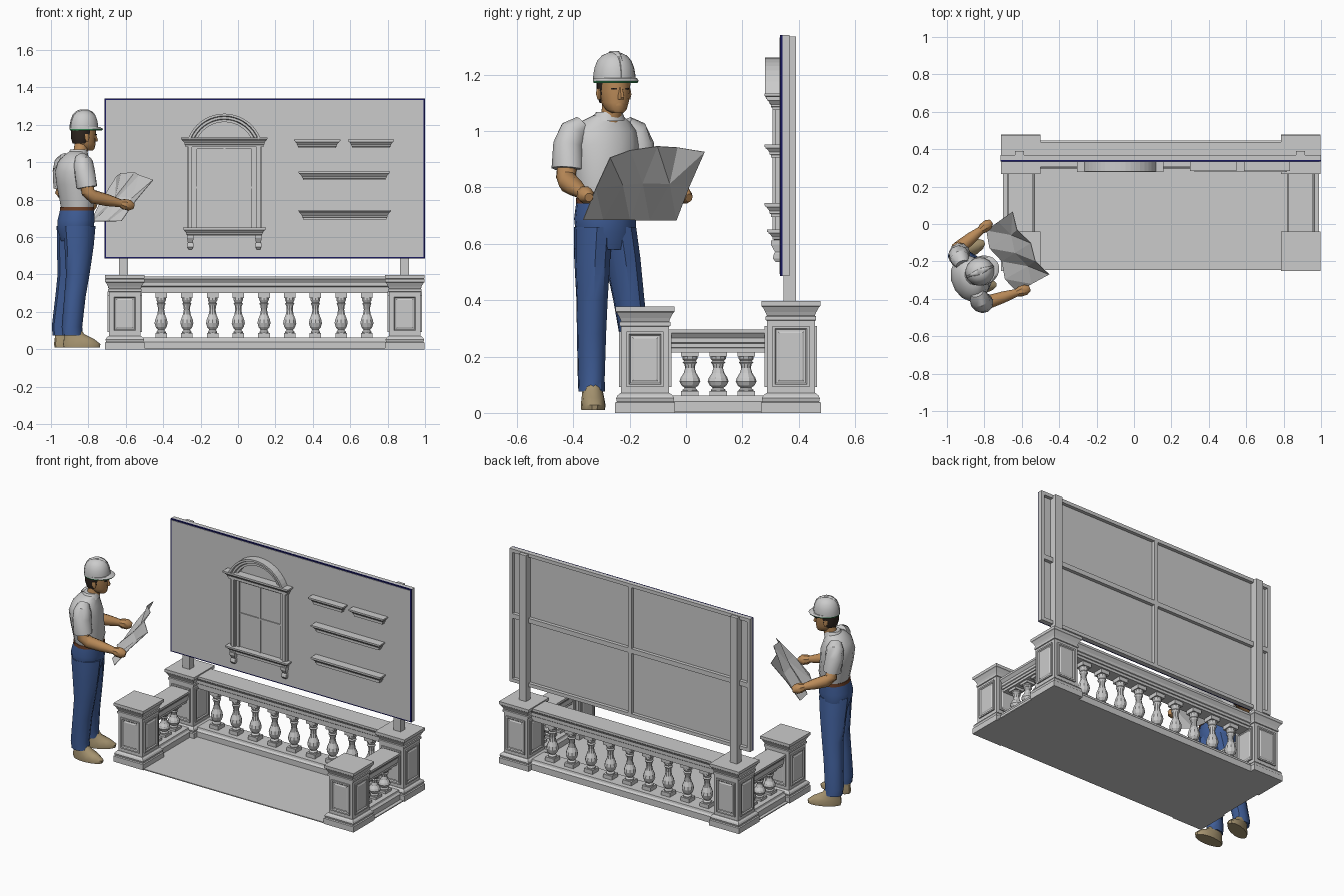
import bpy, bmesh, math
from mathutils import Vector, Matrix

if "Cube" in bpy.data.objects:
    bpy.data.objects.remove(bpy.data.objects["Cube"])

def material(name, col):
    m = bpy.data.materials.new(name)
    m.diffuse_color = (*col, 1)
    m.use_nodes = True
    m.node_tree.nodes["Principled BSDF"].inputs["Base Color"].default_value = m.diffuse_color
    return m

NAVY = material("navy", (0.01, 0.01, 0.12))
DENIM = material("denim", (0.05, 0.11, 0.31))
SKIN = material("skin", (0.50, 0.26, 0.10))
TAN = material("tan", (0.40, 0.31, 0.17))
BROWN = material("brown", (0.15, 0.05, 0.02))
GREEN = material("green", (0.04, 0.28, 0.10))
DARK = material("dark_hair", (0.03, 0.02, 0.015))

def loft(name, rings, mat=None, matrix=None, smooth=None):
    bm = bmesh.new()
    vs = [[bm.verts.new(p) for p in r] for r in rings]
    n = len(rings[0])
    for a, b in zip(vs, vs[1:]):
        for i in range(n):
            bm.faces.new((a[i], a[(i + 1) % n], b[(i + 1) % n], b[i]))
    bm.faces.new(vs[0])
    bm.faces.new(vs[-1])
    bmesh.ops.recalc_face_normals(bm, faces=bm.faces[:])
    me = bpy.data.meshes.new(name)
    bm.to_mesh(me)
    bm.free()
    ob = bpy.data.objects.new(name, me)
    bpy.context.collection.objects.link(ob)
    if mat:
        me.materials.append(mat)
    if matrix:
        ob.matrix_world = matrix
    if smooth is not None:
        smooth.append(ob)
    return ob

def rect(x0, x1, y0, y1, z):
    return [(x0, y0, z), (x1, y0, z), (x1, y1, z), (x0, y1, z)]

def box(name, x0, x1, y0, y1, z0, z1, mat=None):
    return loft(name, [rect(x0, x1, y0, y1, z0), rect(x0, x1, y0, y1, z1)], mat)

def ell(x, y, z, rx, ry, n=14):
    return [(x + rx * math.cos(t), y + ry * math.sin(t), z)
            for t in (2 * math.pi * (i + .5) / n for i in range(n))]

# ---- terrace: floor, pillars, rails, balusters ----
XL, XR, YF, YB = -0.605, 0.892, -0.145, 0.372
box("floor", -0.70, 0.99, -0.245, 0.44, 0, 0.006)

def pillar(cx, cy, h):
    prof = [(.106, 0), (.106, .036), (.1, .04), (.103, .052), (.098, .062), (.088, .07),
            (.085, .07), (.085, h - .07), (.09, h - .068), (.09, h - .055), (.085, h - .052),
            (.09, h - .04), (.1, h - .022), (.105, h - .018), (.105, h)]
    loft("pillar", [rect(cx - a, cx + a, cy - a, cy + a, z) for a, z in prof])
    # framed panel on each side
    zm, hz = h / 2 + .002, h / 2 - .09
    steps = [(0, .08), (0, .093), (.009, .093), (.014, .087), (.02, .087), (.025, .09)]
    for k in range(4):
        m = Matrix.Translation((cx, cy, zm)) @ Matrix.Rotation(k * math.pi / 2, 4, 'Z') @ Matrix.Rotation(math.pi / 2, 4, 'X')
        loft("pillar_panel", [rect(-.066 + i, .066 - i, -hz + i, hz - i, d) for i, d in steps], None, m)

for cx in (XL, XR):
    pillar(cx, YF, .377)
    pillar(cx, YB, .397)

def rail(name, prof, c, a0, a1, along_x):
    # moulded bar: profile of (half width, z)
    loft(name, [rect(a0, a1, c - w, c + w, z) if along_x else rect(c - w, c + w, a0, a1, z) for w, z in prof])

def top_profile(z0, z1):
    h = z1 - z0
    return [(w, z0 + t * h) for w, t in ((.042, 0), (.042, .18), (.048, .2), (.048, .38), (.052, .42),
                                         (.052, .62), (.063, .8), (.066, .84), (.066, 1))]

BASE = [(.075, 0), (.075, .04), (.065, .05), (.062, .062)]
rail("back_base_rail", BASE, YB, XL + .08, XR - .08, True)
rail("back_top_rail", top_profile(.30, .39), YB, XL + .08, XR - .08, True)
for c in (XL, XR):
    rail("side_base_rail", BASE, c, YF + .08, YB - .08, False)
    rail("side_top_rail", top_profile(.215, .296), c, YF + .08, YB - .08, False)

def baluster(x, y, z0, z1):
    h = z1 - z0
    for a, b in ((0, .11), (.89, 1)):
        box("baluster_block", x - .031, x + .031, y - .031, y + .031, z0 + a * h, z0 + b * h)
    prof = [(.026, .1), (.026, .14), (.018, .18), (.03, .24), (.037, .33), (.033, .41), (.022, .52),
            (.017, .63), (.02, .72), (.026, .76), (.02, .79), (.027, .84), (.027, .9)]
    loft("baluster", [ell(x, y, z0 + t * h, r, r, 10) for r, t in prof])

for i in range(9):
    baluster(.139 + (i - 4) * .1375, YB, .06, .302)
for c in (XL, XR):
    for y in (.014, .114, .213):
        baluster(c, y, .06, .217)

# ---- display board with posts and back framing ----
X0, X1, Z0, Z1 = -.713, 1.0, .485, 1.34
box("board_edge", X0, X1, .334, .342, Z0, Z1, NAVY)
box("board_face", X0 + .008, X1 - .008, .331, .336, Z0 + .008, Z1 - .008)
box("board_back", X0 + .004, X1 - .004, .340, .346, Z0 + .004, Z1 - .004)
for a, b in ((X0, X0 + .022), (X1 - .022, X1), (.13, .155)):
    box("frame_upright", a, b, .340, .368, Z0, Z1)
for a, b in ((Z0, Z0 + .022), (Z1 - .022, Z1), (.895, .925)):
    box("frame_crossbar", X0, X1, .340, .368, a, b)
for c in (-.612, .89):
    box("post", c - .025, c + .025, .346, .391, .39, 1.335)

# ---- trim samples on the board ----
def cornice(name, x0, x1, z0, z1, depth):
    prof = [(.024, 0), (.024, .2), (.018, .25), (.018, .42), (.008, .68), (.004, .72), (.004, .8), (0, .82), (0, 1)]
    loft(name, [rect(x0 + i, x1 - i, .333 - depth + i, .333, z0 + t * (z1 - z0)) for i, t in prof])

cornice("shelf", .300, .547, 1.075, 1.122, .05)
cornice("shelf", .588, .835, 1.075, 1.122, .05)
cornice("shelf", .323, .813, .905, .952, .055)
cornice("shelf", .323, .817, .695, .745, .055)
WX = -.073
cornice("window_cornice", WX - .232, WX + .232, 1.083, 1.133, .055)
cornice("window_sill", WX - .222, WX + .222, .605, .65, .045)
for s in (-1, 1):
    c = WX + s * .182
    for w, y in ((.018, .315), (.010, .306)):
        box("window_jamb", c - w, c + w, y, .333, .64, 1.09)
    loft("sill_bracket", [rect(c - w, c + w, y, .333, z) for w, y, z in
                          ((.01, .318, .535), (.016, .308, .548), (.016, .312, .565), (.013, .316, .57), (.018, .302, .595), (.018, .302, .612))])
    box("window_sash", WX + s * .155 - .01, WX + s * .155 + .01, .322, .333, .645, 1.09)
box("window_sash_top", WX - .165, WX + .165, .322, .333, 1.07, 1.09)
box("window_mullion", WX - .005, WX + .005, .325, .333, .645, 1.09)
box("window_crossbar", WX - .165, WX + .165, .325, .333, .86, .87)
sec = [(.208, .333), (.208, .28), (.196, .28), (.192, .292), (.18, .292), (.176, .302), (.163, .302), (.163, .333)]
angles = [math.radians(21 + 138 * i / 18) for i in range(19)]
loft("window_arch", [[(WX + r * math.cos(t), y, 1.052 + r * math.sin(t)) for r, y in sec] for t in angles])

# ---- standing builder, modelled facing local +x ----
M = Matrix.Translation((-.86, -.285, 0)) @ Matrix.Rotation(math.radians(22), 4, 'Z')
SM = []

def body(name, rings, mat=None, n=14):
    return loft(name, [ell(*r, n) for r in rings], mat, M, SM)

def tube(name, pts, mat=None, n=10):
    P = [Vector(p[:3]) for p in pts]
    rings = []
    for i, p in enumerate(P):
        d = P[min(i + 1, len(P) - 1)] - P[max(i - 1, 0)]
        q = d.to_track_quat('Z', 'Y')
        rings.append([p + q @ Vector(v) for v in ell(0, 0, 0, pts[i][3], pts[i][3], n)])
    return loft(name, rings, mat, M, SM)

body("shirt", [(0, 0, .755, .085, .105), (0, 0, .80, .094, .112), (-.012, 0, .88, .098, .12), (-.018, 0, .95, .1, .128),
               (-.018, 0, 1.0, .083, .122), (-.008, .003, 1.035, .062, .088), (.005, .006, 1.057, .045, .05)])
body("belt", [(0, 0, .742, .092, .109), (0, 0, .762, .09, .108)], BROWN)
body("trouser_hips", [(-.008, .01, .58, .075, .09), (-.008, .004, .64, .096, .11), (-.006, 0, .69, .099, .112), (0, 0, .75, .09, .107)], DENIM)
body("trouser_leg_right", [(-.04, -.037, .075, .055, .047), (-.045, -.037, .12, .056, .047), (-.03, -.042, .28, .058, .052),
                           (-.015, -.046, .40, .064, .055), (-.008, -.048, .55, .08, .062), (-.006, -.045, .66, .09, .065)], DENIM, 10)
body("trouser_leg_left", [(-.025, .144, .075, .055, .047), (-.03, .142, .12, .056, .047), (-.018, .115, .28, .058, .052),
                          (-.008, .092, .40, .064, .055), (-.006, .066, .55, .08, .062), (-.006, .045, .66, .09, .065)], DENIM, 10)

# shoes, toes pointing along +x
for nm, x, y, yaw in (("shoe_right", -.885, -.332, 3), ("shoe_left", -.935, -.16, 25)):
    m = Matrix.Translation((x, y, 0)) @ Matrix.Rotation(math.radians(yaw), 4, 'Z')
    loft(nm, [ell(.05, 0, .010, .098, .042), ell(.05, 0, .028, .102, .044), ell(.035, 0, .055, .083, .04),
              ell(.01, 0, .08, .055, .036), ell(0, 0, .11, .045, .034)], TAN, m, SM)

# arms: shoulder-to-cuff sleeve, then forearm and fist
for nm, s, elbow, hand in (("right", -1, (.009, -.152, .82), (.21, -.165, .775)),
                           ("left", 1, (-.01, .175, .82), (.155, .225, .775))):
    e, h = Vector(elbow), Vector(hand)
    f = -.012 if s < 0 else -.028
    tube("sleeve_" + nm, [(f, s * .085, 1.02, .036), (f, s * .118, .997, .052), (f, s * .136, .95, .056), (f + .01, s * .146, .865, .056)])
    tube("arm_" + nm, [(f + .008, s * .144, .90, .036), (*(e + Vector((-.008, 0, .02))), .036), (*e.lerp(h, .12) , .037),
                       (*e.lerp(h, .5), .032), (*e.lerp(h, .88), .021)], SKIN)
    d = (h - e).normalized()
    tube("hand_" + nm, [(*(h - d * .03), .02), (*(h - d * .005), .03), (*(h + d * .025), .03), (*(h + d * .048), .016)], SKIN, 8)

# head and face
HX, HY = .045, .015
tube("neck", [(.008, .008, 1.02, .042), (.025, .012, 1.06, .038), (.036, HY, 1.12, .038)], SKIN)
body("collar", [(.005, .006, 1.035, .058, .066), (.012, .009, 1.068, .045, .046)])
body("head", [(HX + .03, HY, 1.064, .022, .02), (HX + .016, HY, 1.075, .044, .036), (HX + .006, HY, 1.10, .057, .047),
              (HX, HY, 1.14, .065, .054), (HX, HY, 1.19, .066, .056)], SKIN)
body("hair", [(HX - .02, HY, 1.10, .042, .046), (HX - .015, HY, 1.13, .056, .057), (HX - .01, HY, 1.19, .062, .06)], DARK)
body("nose", [(HX + .062, HY, 1.112, .015, .012), (HX + .064, HY, 1.118, .017, .012), (HX + .06, HY, 1.155, .007, .007)], SKIN, 6)
body("mouth", [(HX + .052, HY, 1.091, .012, .018), (HX + .052, HY, 1.099, .013, .018)], SKIN, 8)
for s in (-1, 1):
    body("ear", [(HX - .004, HY + s * .056, 1.112, .006, .006), (HX - .006, HY + s * .058, 1.13, .014, .008), (HX - .008, HY + s * .058, 1.15, .01, .006)], SKIN, 8)
    body("eyebrow", [(HX + .055, HY + s * .022, 1.147, .009, .012), (HX + .055, HY + s * .022, 1.152, .009, .012)], DARK, 6)

# hard hat: dome, ridge, peak and green trim
dome = [(1.0, 1.178), (.99, 1.20), (.93, 1.225), (.8, 1.25), (.58, 1.268), (.25, 1.279)]
body("hat_dome", [(HX, HY, z, .078 * k, .075 * k) for k, z in dome], None, 18)
body("hat_ridge", [(HX, HY, z + .004, .082 * k, .016) for k, z in dome], None, 12)
body("hat_brim", [(HX + .014, HY, 1.178, .093, .079), (HX + .006, HY, 1.188, .084, .077)], None, 18)
body("hat_trim", [(HX + .012, HY, 1.171, .089, .077), (HX + .014, HY, 1.178, .092, .079)], GREEN, 18)

# ---- creased paper plan held in both hands ----
BL, BR, TL, TR = map(Vector, ((-.635, -.37, .685), (-.80, -.04, .682), (-.465, -.275, .905), (-.66, .06, .925)))
NU, NV = 4, 2
bm = bmesh.new()
grid = []
for j in range(NV + 1):
    for i in range(NU + 1):
        u, v = i / NU, j / NV
        p = BL.lerp(BR, u).lerp(TL.lerp(TR, u), v)
        p += Vector((.89, .45, 0)) * (.014 * (-1) ** (i + j) + (.02 if j == 1 else 0))
        p.z += .03 * math.sin(math.pi * u) * v
        grid.append(bm.verts.new(p))
for j in range(NV):
    for i in range(NU):
        a = j * (NU + 1) + i
        bm.faces.new([grid[k] for k in (a, a + 1, a + NU + 2, a + NU + 1)])
bmesh.ops.triangulate(bm, faces=bm.faces[:])
me = bpy.data.meshes.new("paper_plan")
bm.to_mesh(me)
bm.free()
paper = bpy.data.objects.new("paper_plan", me)
bpy.context.collection.objects.link(paper)
paper.modifiers.new("thickness", 'SOLIDIFY').thickness = .003

# soft shading on the figure only
bpy.ops.object.select_all(action='DESELECT')
for ob in SM:
    ob.select_set(True)
bpy.context.view_layer.objects.active = SM[0]
bpy.ops.object.shade_smooth_by_angle(angle=math.radians(40))
